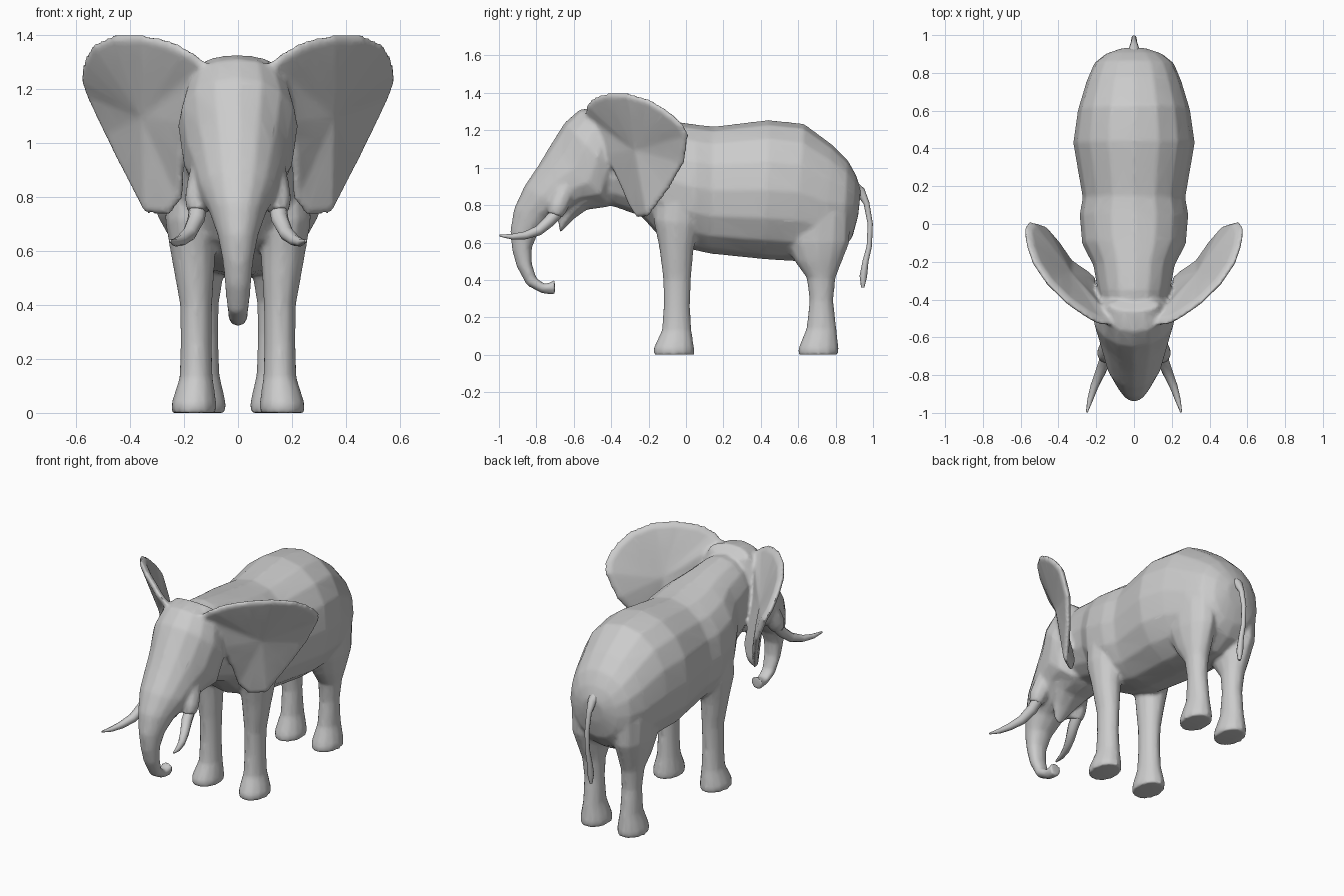
import bpy, bmesh, math
from mathutils import Vector

if "Cube" in bpy.data.objects:
    bpy.data.objects.remove(bpy.data.objects["Cube"])

grey = bpy.data.materials.new("elephant grey")
grey.diffuse_color = (0.6, 0.6, 0.6, 1)
grey.use_nodes = True
grey.node_tree.nodes["Principled BSDF"].inputs["Base Color"].default_value = grey.diffuse_color


def activate(obs):
    bpy.ops.object.select_all(action='DESELECT')
    for ob in obs:
        ob.select_set(True)
    bpy.context.view_layer.objects.active = obs[0]


def finish(bm, name):
    bmesh.ops.recalc_face_normals(bm, faces=bm.faces)
    me = bpy.data.meshes.new(name)
    bm.to_mesh(me)
    bm.free()
    ob = bpy.data.objects.new(name, me)
    bpy.context.collection.objects.link(ob)
    me.materials.append(grey)
    activate([ob])
    bpy.ops.object.shade_smooth_by_angle(angle=math.radians(60))
    return ob


def skin(name, rings):
    """Bridge equal rings of points and cap both ends."""
    bm = bmesh.new()
    loops = [[bm.verts.new(p) for p in r] for r in rings]
    n = len(loops[0])
    for a, b in zip(loops, loops[1:]):
        for i in range(n):
            j = (i + 1) % n
            bm.faces.new((a[i], a[j], b[j], b[i]))
    bm.faces.new(loops[0])
    bm.faces.new(loops[-1])
    return finish(bm, name)


def loft(name, sections, n=14, side=0, power=1.0, taper=0.0):
    """Sections: (y, z) of one edge, (y, z) of the other edge, half width [, x]."""
    rings = []
    for s in sections:
        ya, za, yb, zb, w = s[:5]
        x0 = s[5] * side if side else 0
        ring = []
        for i in range(n):
            t = 2 * math.pi * i / n
            c, d = math.cos(t), math.sin(t)
            d = math.copysign(abs(d) ** power, d) * (1 - taper * c)
            c = math.copysign(abs(c) ** power, c)
            k = (1 - c) / 2
            ring.append((x0 + w * d, ya + (yb - ya) * k, za + (zb - za) * k))
        rings.append(ring)
    return skin(name, rings)


def tube(name, path, n=8):
    """Path: x, y, z, radius."""
    pts = [Vector(p[:3]) for p in path]
    rings = []
    for i, p in enumerate(pts):
        d = (pts[min(i + 1, len(pts) - 1)] - pts[max(i - 1, 0)]).normalized()
        u = d.cross(Vector((1, 0, 0))).normalized()
        v = d.cross(u)
        rings.append([p + path[i][3] * (u * math.cos(2 * math.pi * k / n) +
                                        v * math.sin(2 * math.pi * k / n)) for k in range(n)])
    return skin(name, rings)


# Torso with neck
body = loft("body", [
    (-.50, 1.27, -.52, .82, .15), (-.35, 1.29, -.38, .79, .19),
    (-.20, 1.27, -.24, .74, .215), (-.08, 1.25, -.13, .62, .275),
    (.06, 1.23, .04, .56, .288), (.15, 1.22, .13, .54, .272),
    (.44, 1.255, .42, .51, .322), (.63, 1.235, .58, .50, .297),
    (.78, 1.125, .74, .50, .25), (.865, 1.04, .84, .56, .21),
    (.91, .96, .89, .63, .15), (.935, .88, .92, .74, .07)], n=16, power=.93)

# Head running down into the trunk
head = loft("head", [
    (-.46, 1.325, -.40, 1.27, .13), (-.57, 1.31, -.35, 1.10, .19),
    (-.65, 1.24, -.36, .95, .22), (-.725, 1.12, -.40, .80, .20),
    (-.785, 1.02, -.52, .80, .175), (-.865, .90, -.63, .76, .148),
    (-.92, .78, -.72, .72, .105), (-.94, .66, -.79, .65, .074),
    (-.93, .56, -.825, .57, .057), (-.905, .47, -.825, .49, .049),
    (-.85, .37, -.80, .41, .041), (-.775, .33, -.755, .378, .036),
    (-.72, .32, -.72, .39, .035), (-.70, .32, -.702, .402, .039)], power=.93, taper=.15)

# Lower jaw
jaw = loft("lower_jaw", [
    (-.52, .95, -.42, .79, .14), (-.60, .87, -.53, .775, .125),
    (-.65, .80, -.60, .725, .085), (-.685, .73, -.672, .65, .035)], n=10)

# Tail with a thicker tuft
tube("tail", [
    (0, .88, .90, .04), (0, .935, .87, .026), (0, .965, .81, .016),
    (0, .985, .70, .014), (0, .98, .58, .014), (0, .96, .50, .016),
    (0, .948, .42, .02), (0, .945, .36, .009)])

# Ear outline: x, y, z
EAR = [
    (.11, -.54, 1.295), (.18, -.53, 1.345), (.25, -.49, 1.38), (.35, -.42, 1.402),
    (.46, -.31, 1.40), (.535, -.20, 1.37), (.57, -.10, 1.31), (.58, -.02, 1.24),
    (.56, .015, 1.18), (.49, -.005, 1.03), (.42, -.085, .89), (.34, -.20, .735),
    (.25, -.26, .73), (.205, -.30, .79), (.20, -.36, .93), (.18, -.43, 1.08),
    (.14, -.49, 1.20)]


def ear(name, side):
    """Thin dished leaf: rim, then shrinking rings on the front and the back."""
    pts = [Vector(p) for p in EAR]
    mid = Vector((.35, -.27, 1.10))
    out = Vector((.70, -.62, -.35)).normalized()
    layers = [(0, -.025), (.5, -.025), (.9, -.022), (1, 0), (.94, .016), (.5, .014), (0, .012)]
    bm = bmesh.new()
    loops = []
    for scale, push in layers:
        ring = [mid + (p - mid) * scale + out * push for p in (pts if scale else [mid])]
        loops.append([bm.verts.new((v.x * side, v.y, v.z)) for v in ring])
    n = len(pts)
    for a, b in zip(loops, loops[1:]):
        for i in range(n):
            j = (i + 1) % n
            if len(a) == 1:
                bm.faces.new((a[0], b[i], b[j]))
            elif len(b) == 1:
                bm.faces.new((a[i], a[j], b[0]))
            else:
                bm.faces.new((a[i], a[j], b[j], b[i]))
    return finish(bm, name)


hide = [body, head, jaw]
for side, tag in ((1, "left"), (-1, "right")):
    hide.append(ear("ear_" + tag, side))

    # Front leg from sole to shoulder
    hide.append(loft("front_leg_" + tag, [
        (-.175, 0, .045, 0, .083, .163), (-.175, .035, .045, .035, .084, .163),
        (-.13, .13, .03, .13, .062, .155), (-.12, .26, .022, .26, .058, .155),
        (-.122, .40, .027, .40, .06, .155), (-.145, .58, .04, .55, .08, .165),
        (-.175, .72, .07, .70, .095, .175), (-.16, .88, .07, .88, .09, .175),
        (-.10, 1.05, .05, 1.05, .05, .17)], n=12, side=side))

    # Hind leg from sole to thigh
    hide.append(loft("hind_leg_" + tag, [
        (.598, 0, .815, 0, .083, .128), (.60, .035, .817, .035, .084, .128),
        (.643, .14, .805, .14, .06, .128), (.66, .29, .788, .29, .057, .13),
        (.645, .41, .80, .41, .065, .135), (.58, .50, .835, .50, .085, .14),
        (.53, .60, .875, .60, .10, .145), (.52, .75, .88, .75, .105, .145),
        (.56, .95, .80, .95, .06, .14)], n=12, side=side))

    # Cheek flap around the tusk root
    hide.append(tube("cheek_" + tag, [
        (.10 * side, -.61, .99, .05), (.128 * side, -.65, .87, .058),
        (.145 * side, -.685, .79, .055), (.15 * side, -.70, .745, .042)]))

    # Tusk curving forward and out
    tube("tusk_" + tag, [
        (.145 * side, -.67, .78, .033), (.155 * side, -.73, .715, .032),
        (.18 * side, -.79, .663, .027), (.21 * side, -.86, .638, .021),
        (.232 * side, -.93, .631, .015), (.25 * side, -.997, .637, .005)])

# Blend the overlapping parts into one continuous hide
activate(hide)
bpy.ops.object.join()
body.name = "hide"
for m in list(body.modifiers):
    body.modifiers.remove(m)
remesh = body.modifiers.new("blend", 'REMESH')
remesh.mode = 'VOXEL'
remesh.voxel_size = 0.011
soft = body.modifiers.new("soften", 'SMOOTH')
soft.factor, soft.iterations = 0.5, 6
thin = body.modifiers.new("simplify", 'DECIMATE')
thin.ratio = 0.2
for m in ("blend", "soften", "simplify"):
    bpy.ops.object.modifier_apply(modifier=m)
bpy.ops.object.shade_smooth_by_angle(angle=math.radians(60))
